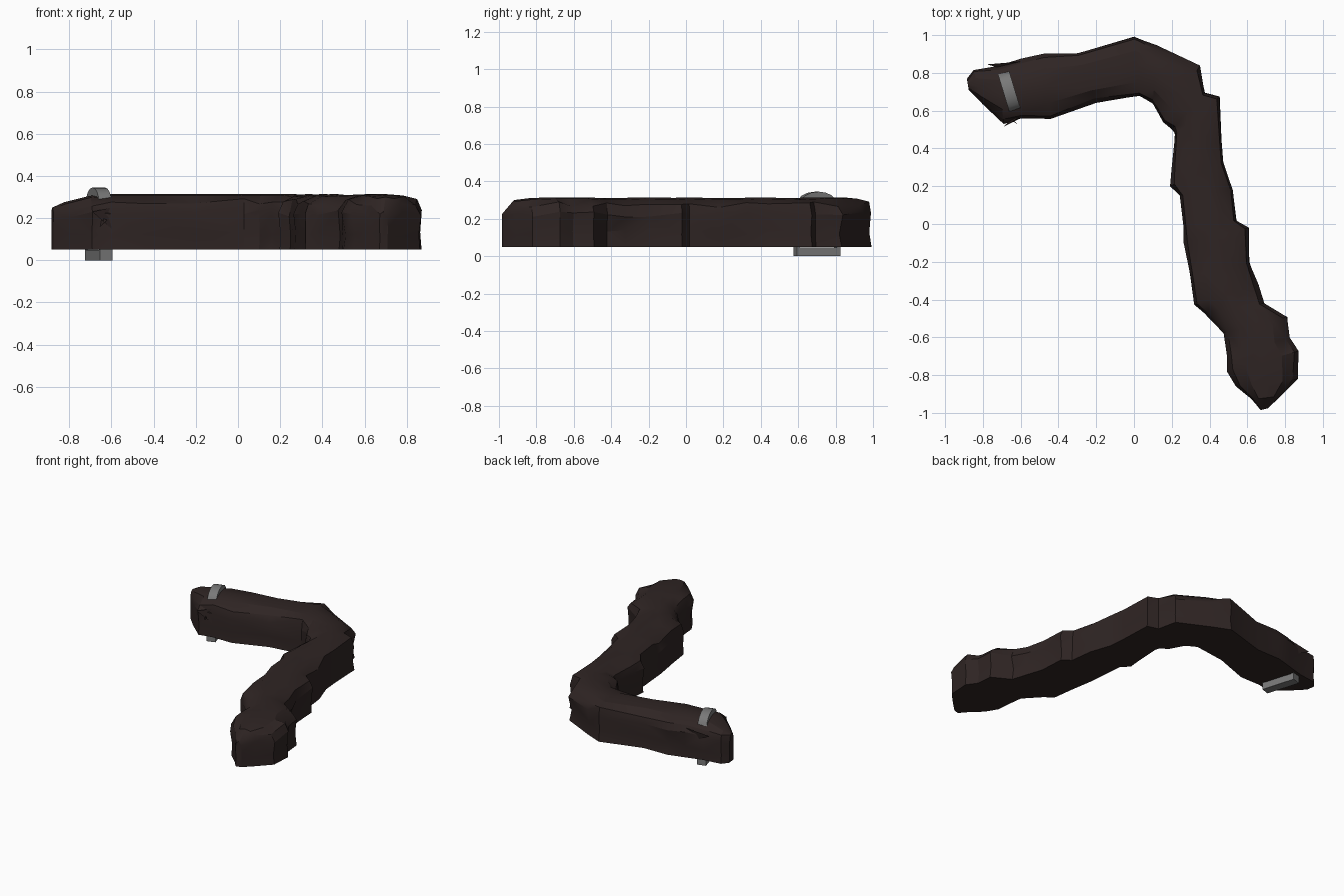
import bpy, bmesh, math, random
from mathutils import Vector

if "Cube" in bpy.data.objects:
    bpy.data.objects.remove(bpy.data.objects["Cube"])

random.seed(4)


def material(name, col):
    m = bpy.data.materials.new(name)
    m.diffuse_color = (*col, 1)
    m.use_nodes = True
    m.node_tree.nodes["Principled BSDF"].inputs["Base Color"].default_value = m.diffuse_color
    return m


cloth = material("dark brown cloth", (0.028, 0.018, 0.017))
metal = material("grey metal", (0.19, 0.19, 0.19))


def finish(name, bm, mat, angle):
    bmesh.ops.recalc_face_normals(bm, faces=bm.faces)
    me = bpy.data.meshes.new(name)
    bm.to_mesh(me)
    bm.free()
    ob = bpy.data.objects.new(name, me)
    bpy.context.collection.objects.link(ob)
    me.materials.append(mat)
    bpy.ops.object.select_all(action='DESELECT')
    ob.select_set(True)
    bpy.context.view_layer.objects.active = ob
    bpy.ops.object.shade_smooth_by_angle(angle=math.radians(angle))
    return ob


def loft(bm, rings):
    rows = [[bm.verts.new(p) for p in r] for r in rings]
    n = len(rows[0])
    for a, b in zip(rows, rows[1:]):
        for i in range(n):
            j = (i + 1) % n
            bm.faces.new((a[i], a[j], b[j], b[i]))
    return rows


# Bent sleeve: outer edge x, y, inner edge x, y, top height
sections = [
    (-.885, .77, -.875, .71, .25), (-.85, .82, -.80, .63, .275),
    (-.72, .84, -.69, .53, .305), (-.60, .875, -.60, .55, .315),
    (-.48, .91, -.44, .55, .315), (-.30, .91, -.20, .64, .315),
    (0, 1, .03, .67, .315), (.12, .95, .10, .63, .315),
    (.35, .84, .15, .53, .315), (.38, .70, .20, .50, .312),
    (.46, .68, .21, .47, .31), (.47, .45, .20, .30, .315),
    (.48, .33, .19, .20, .31), (.53, .18, .24, .15, .31),
    (.55, .02, .255, -.02, .315), (.61, -.02, .26, -.10, .312),
    (.62, -.20, .29, -.28, .315), (.66, -.32, .31, -.43, .31),
    (.69, -.42, .37, -.47, .31), (.82, -.49, .47, -.58, .315),
    (.83, -.60, .485, -.70, .315), (.88, -.67, .49, -.78, .315),
    (.87, -.82, .54, -.86, .31), (.78, -.91, .62, -.93, .30),
    (.71, -.975, .67, -.985, .23)]

# Cross-section: flat bottom, bulging sides, rounded top (side, height)
half = [(.55, 0), (.95, .0), (.93, .3), (1, .66), (.87, .86), (.5, .97)]
profile = half + [(0, 1)] + [(-u, h) for u, h in reversed(half)]

rings = []
for ox, oy, ix, iy, top in sections:
    o, i = Vector((ox, oy, 0)), Vector((ix, iy, 0))
    mid, arm = (o + i) / 2, (o - i) / 2
    ring = []
    for u, h in profile:
        k = u
        if 0 < h < .9:
            k = u * random.uniform(.93, 1.01)
        z = .05 + (top - .05) * h
        if .2 < h < .9:
            z += random.uniform(-.015, .015)
        ring.append(mid + arm * k + Vector((0, 0, z)))
    rings.append(ring)
bm = bmesh.new()
rows = loft(bm, rings)
bm.faces.new(rows[0])
bm.faces.new(rows[-1])
bmesh.ops.triangulate(bm, faces=bm.faces)
finish("sleeve", bm, cloth, 28)

# Ragged folds at the cuff: base a, base b, tip
folds = [((-.60, .57, .25), (-.60, .56, .15), (-.69, .515, .23)),
         ((-.72, .60, .24), (-.70, .58, .12), (-.62, .53, .19)),
         ((-.60, .86, .26), (-.62, .84, .16), (-.78, .845, .24))]
for n, (a, b, t) in enumerate(folds):
    bm = bmesh.new()
    vs = [bm.verts.new(p) for p in (a, b, t)]
    c = (Vector(a) + Vector(b)) / 2
    vs.append(bm.verts.new(c + Vector((0, .05 * (1 if n < 2 else -1), 0))))
    for f in ((0, 1, 2), (0, 1, 3), (1, 2, 3), (2, 0, 3)):
        bm.faces.new([vs[q] for q in f])
    finish("cuff_fold_%d" % (n + 1), bm, cloth, 20)

# Wrist band: D-shaped loop with flat underside and arched top
across = Vector((.29, -.957, 0))
along = Vector((.957, .29, 0))
centre = Vector((-.66, .70, 0))
loop = [(-.122, 0), (-.122, .12), (-.118, .25)]
loop += [(-.105 * math.cos(math.pi * t / 8), .275 + .07 * math.sin(math.pi * t / 8))
         for t in range(9)]
loop += [(.118, .25), (.122, .12), (.122, 0)]
rings = []
for s, z in loop:
    # inner edge pulled toward the middle of the wrist
    si, zi = s * .85, .17 + (z - .17) * .72
    rings.append([centre + across * p + along * w + Vector((0, 0, q))
                  for p, q, w in ((s, z, -.031), (s, z, .031),
                                  (si, zi, .031), (si, zi, -.031))])
rings.append(rings[0])
bm = bmesh.new()
loft(bm, rings)
bmesh.ops.remove_doubles(bm, verts=bm.verts, dist=1e-5)
finish("wrist_band", bm, metal, 30)
